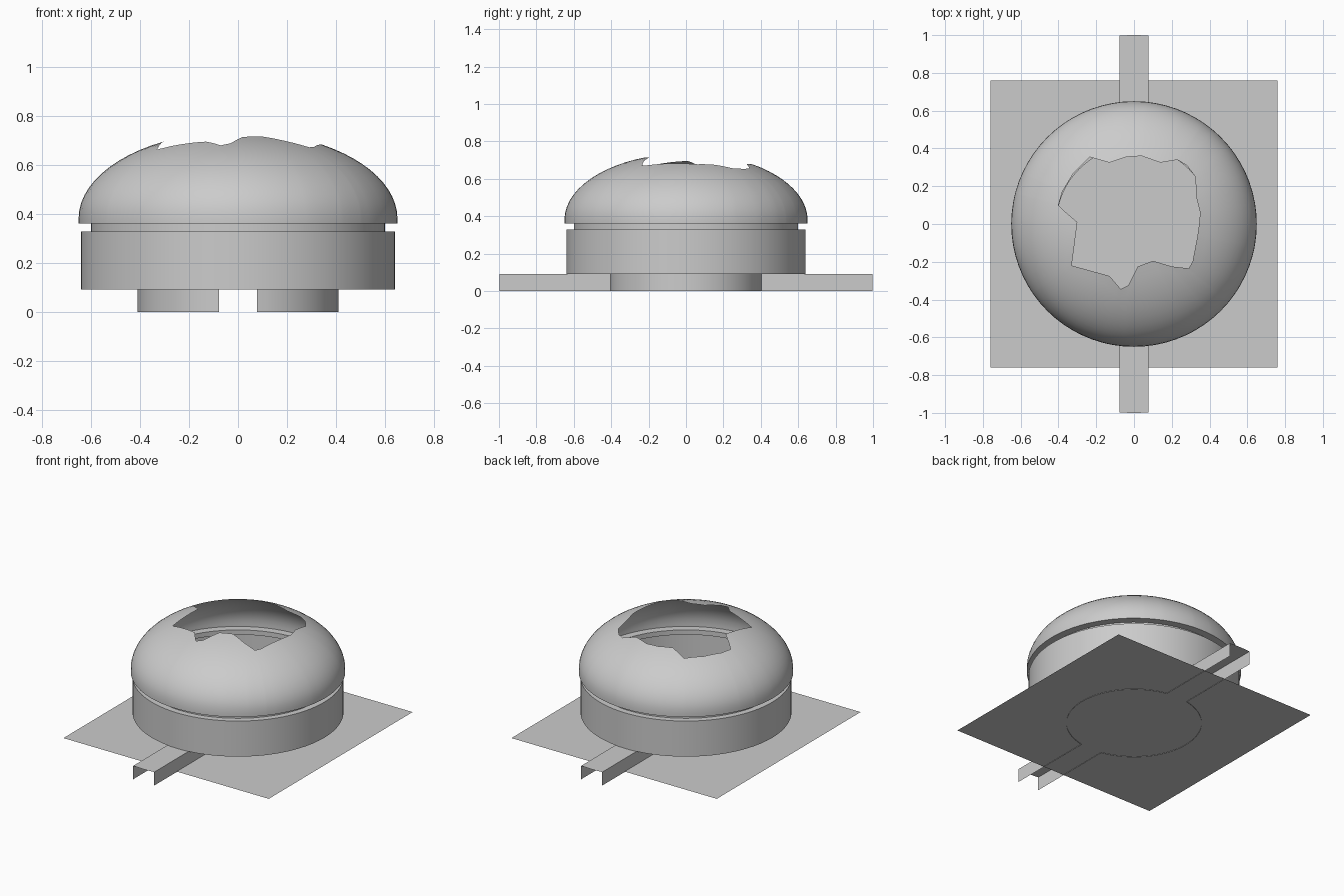
import bpy
from math import sin, cos, pi, atan2, asin, sqrt, radians

if "Cube" in bpy.data.objects:
    bpy.data.objects.remove(bpy.data.objects["Cube"])


def make(name, verts, faces):
    me = bpy.data.meshes.new(name)
    me.from_pydata(verts, [], faces)
    me.update()
    ob = bpy.data.objects.new(name, me)
    bpy.context.collection.objects.link(ob)
    bpy.ops.object.select_all(action='DESELECT')
    ob.select_set(True)
    bpy.context.view_layer.objects.active = ob
    bpy.ops.object.shade_smooth_by_angle(angle=radians(35))
    return ob


def lathe(name, angles, profile_at):
    """Revolve a profile (top to bottom) that may vary with the angle."""
    profiles = [profile_at(a) for a in angles]
    n, m = len(angles), len(profiles[0])
    verts = [(r * cos(a), r * sin(a), z)
             for a, p in zip(angles, profiles) for r, z in p]
    faces = [(i * m + j, i * m + j + 1, (i + 1) % n * m + j + 1, (i + 1) % n * m + j)
             for i in range(n) for j in range(m - 1)]
    return make(name, verts, faces)


SEG = 72
ring = [2 * pi * i / SEG for i in range(SEG)]

# Broken outline of the hole, seen from above
hole = [(.345, 0), (.35, .06), (.33, .14), (.325, .25), (.28, .31), (.23, .34),
        (.14, .325), (.04, .36), (-.04, .355), (-.13, .325), (-.235, .355),
        (-.32, .27), (-.38, .17), (-.4, .1), (-.37, .07), (-.3, .01),
        (-.33, -.22), (-.13, -.275), (-.07, -.345), (-.03, -.325), (.02, -.225),
        (.1, -.195), (.2, -.225), (.29, -.235), (.31, -.2), (.335, -.07)]


def hole_radius(a):
    dx, dy = cos(a), sin(a)
    for (x1, y1), (x2, y2) in zip(hole, hole[1:] + hole[:1]):
        c1, c2 = dx * y1 - dy * x1, dx * y2 - dy * x2
        if c1 <= 1e-9 and c2 >= -1e-9 and c2 - c1 > 1e-9:
            t = -c1 / (c2 - c1)
            r = dx * (x1 + t * (x2 - x1)) + dy * (y1 + t * (y2 - y1))
            if r > 0:
                return r
    return .35


# Dome: elliptical shell running from the broken rim down to the lip
RD, HD, ZD = .65, .355, .38


def dome_profile(a):
    start = asin(hole_radius(a) / RD)
    steps = [start + (pi / 2 - start) * k / 12 for k in range(13)]
    return [(RD * sin(p), ZD + HD * cos(p)) for p in steps] + [(RD, .36), (.60, .36)]


corners = [atan2(y, x) % (2 * pi) for x, y in hole]
dome_angles = sorted(corners + [a for a in ring
                                if min(abs(a - c) for c in corners) > .015])
lathe("broken_dome", dome_angles, dome_profile)

# Drum with the groove under the dome
lathe("drum", ring, lambda a: [(.60, .36), (.60, .328), (.64, .328), (.64, .09), (.41, .09)])

# Fire pit walls and the two channels leading in and out
R, W, H = .41, .078, .09
end = sqrt(1 - W * W)
a0 = asin(sqrt(R * R - W * W) / R)
side = [(W, -end)]
side += [(R * cos(-a0 + 2 * a0 * k / 32), R * sin(-a0 + 2 * a0 * k / 32)) for k in range(33)]
side += [(W, end)]
front_arc = [(-W + 2 * W * k / 6, -sqrt(1 - (-W + 2 * W * k / 6) ** 2)) for k in range(7)]
inner_arc = [(x, -sqrt(R * R - x * x)) for x, _ in reversed(front_arc)]
verts, faces = [], []
for s in (1, -1):
    b = len(verts)
    for x, y in side:
        verts += [(s * x, s * y, 0), (s * x, s * y, H)]
    faces += [(b + 2 * k, b + 2 * k + 2, b + 2 * k + 3, b + 2 * k + 1)
              for k in range(len(side) - 1)]
    b = len(verts)
    verts += [(s * x, s * y, H) for x, y in front_arc + inner_arc]
    faces += [(b + k, b + k + 1, b + 12 - k, b + 13 - k) for k in range(6)]
make("pit_and_channels", verts, faces)

# Thin ground sheet
G, Z = .76, .003
make("ground_sheet", [(-G, -G, Z), (G, -G, Z), (G, G, Z), (-G, G, Z)], [(0, 1, 2, 3)])
